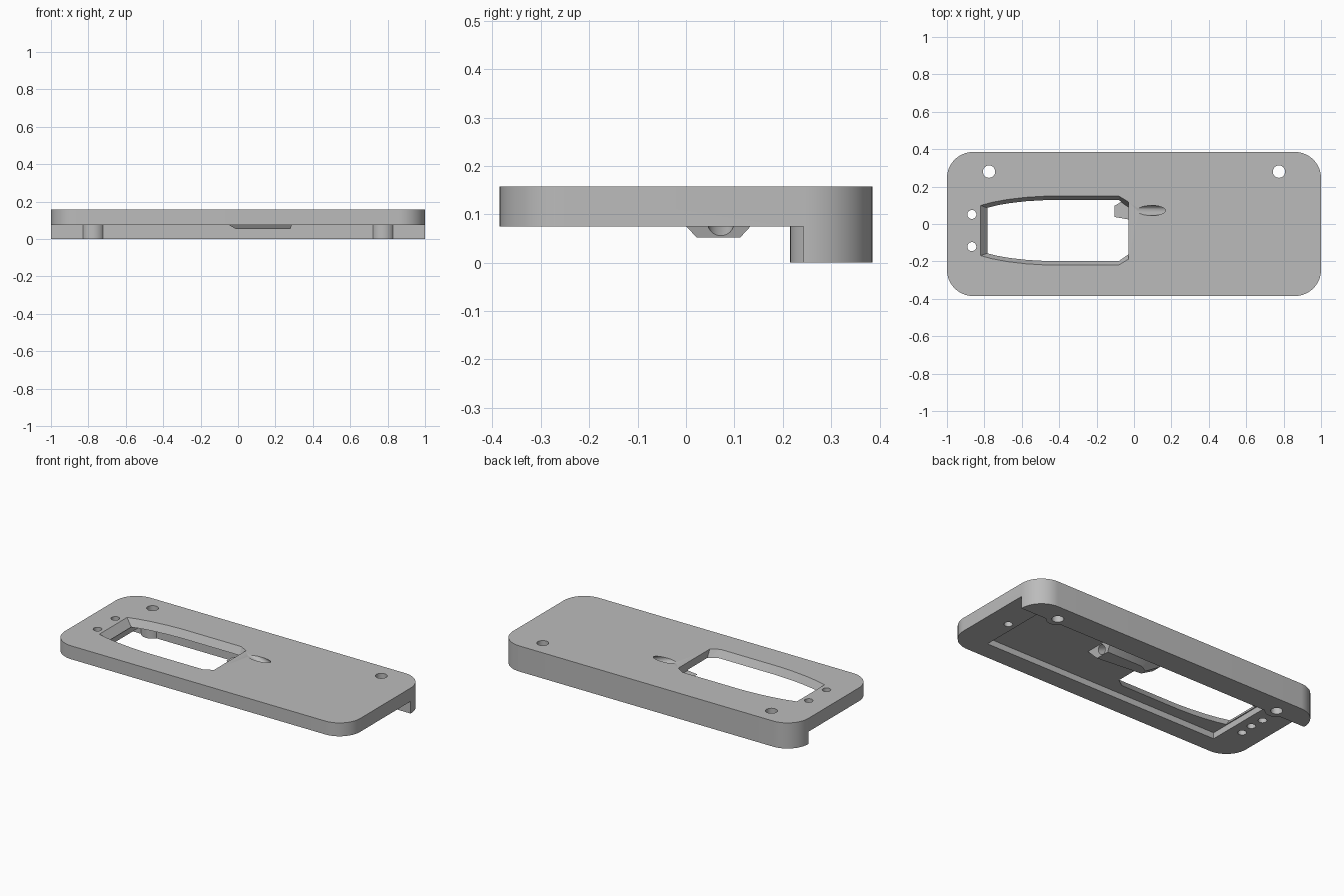
import bpy, bmesh
from math import sin, cos, pi, radians
from mathutils import Matrix, Vector

cube = bpy.data.objects.get("Cube")
if cube:
    bpy.data.objects.remove(cube, do_unlink=True)

grey = bpy.data.materials.new("light grey")
grey.use_nodes = True
colour = (0.5, 0.5, 0.5, 1)
grey.diffuse_color = colour
grey.node_tree.nodes["Principled BSDF"].inputs["Base Color"].default_value = colour

TOP, UNDER, CEILING = 0.16, 0.078, 0.115
MID_Y = -0.035          # centre line of the pocket and opening


def make(name, bm):
    bmesh.ops.recalc_face_normals(bm, faces=bm.faces)
    mesh = bpy.data.meshes.new(name)
    bm.to_mesh(mesh)
    bm.free()
    mesh.materials.append(grey)
    ob = bpy.data.objects.new(name, mesh)
    bpy.context.collection.objects.link(ob)
    return ob


def loft(name, low, high, z0, z1, bevel=0):
    """Solid between two outlines with matching point counts."""
    bm = bmesh.new()
    a = [bm.verts.new((x, y, z0)) for x, y in low]
    b = [bm.verts.new((x, y, z1)) for x, y in high]
    bm.faces.new(a)
    bm.faces.new(b)
    n = len(a)
    for i in range(n):
        j = (i + 1) % n
        bm.faces.new((a[i], a[j], b[j], b[i]))
    if bevel:
        rims = [e for e in bm.edges if abs(e.verts[0].co.z - e.verts[1].co.z) < 1e-6]
        bmesh.ops.bevel(bm, geom=rims, offset=bevel, segments=1, affect='EDGES')
    return make(name, bm)


def rect(x0, x1, y0, y1):
    return [(x0, y0), (x1, y0), (x1, y1), (x0, y1)]


def rod(name, centre, radius, length, tilt=0):
    bm = bmesh.new()
    place = Matrix.Translation(Vector(centre)) @ Matrix.Rotation(tilt, 4, 'Y')
    bmesh.ops.create_cone(bm, cap_ends=True, segments=40, radius1=radius,
                          radius2=radius, depth=length, matrix=place)
    return make(name, bm)


def combine(target, tool, operation):
    mod = target.modifiers.new(tool.name, 'BOOLEAN')
    mod.operation = operation
    mod.solver = 'EXACT'
    mod.object = tool
    bpy.context.view_layer.objects.active = target
    bpy.ops.object.modifier_apply(modifier=mod.name)
    bpy.data.objects.remove(tool, do_unlink=True)


# Rounded plate, full height, with softened rims
r = 0.14
outline = []
for k, (sx, sy) in enumerate([(1, 1), (-1, 1), (-1, -1), (1, -1)]):
    for i in range(17):
        t = (k + i / 16) * pi / 2
        outline.append((sx * (1 - r) + r * cos(t), sy * (0.385 - r) + r * sin(t)))
plate = loft("mounting_plate", outline, outline, 0.003, TOP, 0.005)

# Cut away the underside so that a lip remains at the back
space = rect(-1.1, 1.1, -0.5, 0.243)
combine(plate, loft("lip_cut", space, space, -0.1, UNDER), 'DIFFERENCE')

# Round screw posts swelling out of the lip
for x in (-0.775, 0.775):
    combine(plate, rod("screw_post", (x, 0.28, 0.053), 0.065, 0.1), 'UNION')

# Shallow pocket in the underside
pocket = rect(-0.79, 0.81, MID_Y - 0.235, MID_Y + 0.235)
combine(plate, loft("pocket_cut", pocket, pocket, 0.05, CEILING), 'DIFFERENCE')

# Tapered block under the cable channel
block_low = [(0.28, 0.022), (0.28, 0.112), (0.04, 0.112), (-0.01, 0.085), (-0.01, 0.05)]
block_high = [(0.3, -0.038), (0.3, 0.172), (0.0, 0.172), (-0.12, 0.1), (-0.12, 0.035)]
combine(plate, loft("channel_block", block_low, block_high, 0.055, 0.12), 'UNION')


# Large opening with a curved taper and sloping walls
def opening(half):
    upper = [(x, MID_Y + h) for x, h in half]
    lower = [(x, MID_Y - h) for x, h in reversed(half)]
    return upper + lower


wide = [(-0.823, 0.135), (-0.76, 0.152), (-0.68, 0.167), (-0.58, 0.179),
        (-0.48, 0.185), (-0.08, 0.185), (-0.03, 0.155)]
narrow = [(-0.78, 0.12), (-0.73, 0.133), (-0.66, 0.145), (-0.57, 0.155),
          (-0.48, 0.16), (-0.08, 0.16), (-0.03, 0.125)]
combine(plate, loft("opening_cut", opening(narrow), opening(wide), 0.11, 0.163), 'DIFFERENCE')

# Slanted cable channel
combine(plate, rod("channel_cut", (0.2, 0.072, 0.119), 0.027, 0.7, radians(111)), 'DIFFERENCE')

# Screw holes, small holes and blind holes
for x in (-0.775, 0.775):
    combine(plate, rod("screw_hole", (x, 0.28, 0.1), 0.033, 0.4), 'DIFFERENCE')
    combine(plate, rod("blind_hole", (x * 1.11, MID_Y, 0.08), 0.024, 0.09), 'DIFFERENCE')
for y in (MID_Y - 0.086, MID_Y + 0.086):
    combine(plate, rod("small_hole", (-0.867, y, 0.1), 0.024, 0.4), 'DIFFERENCE')

# Settle on the ground and shade
low = min(v.co.z for v in plate.data.vertices)
plate.data.transform(Matrix.Translation((0, 0, -low)))
bpy.ops.object.select_all(action='DESELECT')
plate.select_set(True)
bpy.context.view_layer.objects.active = plate
bpy.ops.object.shade_smooth_by_angle(angle=radians(30))
